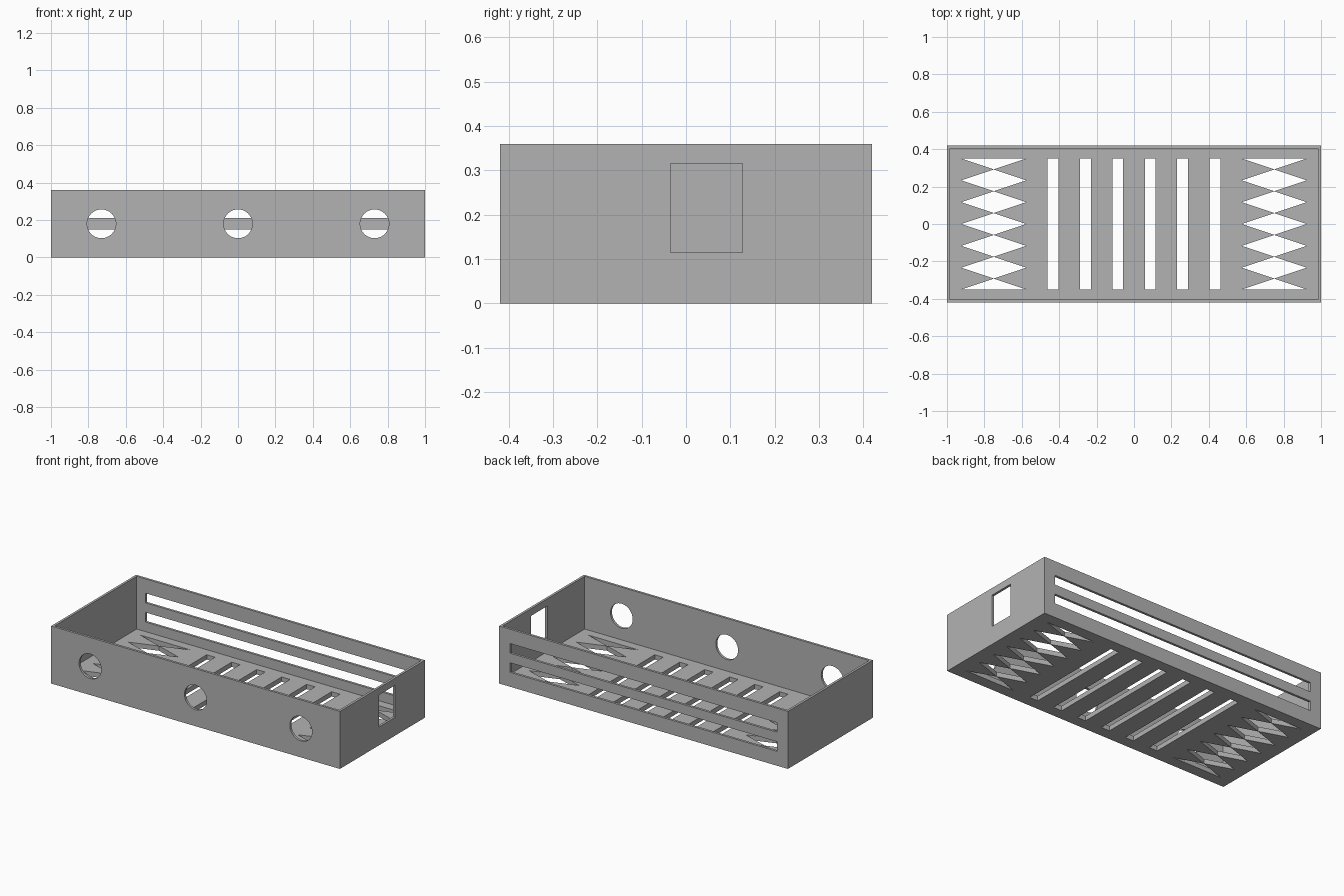
import bpy, bmesh, math
from mathutils import Matrix, Vector

old = bpy.data.objects.get("Cube")
if old:
    bpy.data.objects.remove(old, do_unlink=True)

LENGTH, WIDTH, HEIGHT = 2.0, 0.84, 0.36
WALL, FLOOR = 0.015, 0.03

grey = bpy.data.materials.new("plain grey")
grey.use_nodes = True
grey.diffuse_color = (0.45, 0.45, 0.45, 1)
grey.node_tree.nodes["Principled BSDF"].inputs["Base Color"].default_value = grey.diffuse_color


def add_box(bm, lo, hi):
    lo, hi = Vector(lo), Vector(hi)
    size = hi - lo
    bmesh.ops.create_cube(bm, size=1, matrix=Matrix.Translation((lo + hi) / 2)
                          @ Matrix.Diagonal((*size, 1)))


def add_prism(bm, points, z0, z1):
    """Extrude a flat outline from z0 to z1."""
    face = bm.faces.new([bm.verts.new((x, y, z0)) for x, y in points])
    top = bmesh.ops.extrude_face_region(bm, geom=[face])
    bmesh.ops.translate(bm, vec=(0, 0, z1 - z0),
                        verts=[v for v in top["geom"] if isinstance(v, bmesh.types.BMVert)])


def make_object(name, bm):
    bmesh.ops.recalc_face_normals(bm, faces=bm.faces)
    mesh = bpy.data.meshes.new(name)
    bm.to_mesh(mesh)
    bm.free()
    mesh.materials.append(grey)
    obj = bpy.data.objects.new(name, mesh)
    bpy.context.collection.objects.link(obj)
    return obj


def cut(target, name, bm):
    """Subtract a cutter from the target, then discard the cutter."""
    cutter = make_object(name, bm)
    cutter.hide_render = True
    mod = target.modifiers.new(name, "BOOLEAN")
    mod.operation, mod.solver, mod.object = "DIFFERENCE", "EXACT", cutter
    bpy.context.view_layer.objects.active = target
    bpy.ops.object.modifier_apply(modifier=name)
    bpy.data.objects.remove(cutter, do_unlink=True)


# Open tray
hx, hy = LENGTH / 2, WIDTH / 2
bm = bmesh.new()
add_box(bm, (-hx, -hy, 0), (hx, hy, HEIGHT))
tray = make_object("open_tray", bm)

bm = bmesh.new()
add_box(bm, (WALL - hx, WALL - hy, FLOOR), (hx - WALL, hy - WALL, HEIGHT + 0.1))
cut(tray, "cavity", bm)

# Three round holes in the front wall
bm = bmesh.new()
for x in (-0.73, 0, 0.73):
    bmesh.ops.create_cone(bm, cap_ends=True, segments=48, radius1=0.077, radius2=0.077, depth=0.1,
                          matrix=Matrix.Translation((x, -hy, HEIGHT / 2))
                          @ Matrix.Rotation(math.pi / 2, 4, "X"))
cut(tray, "front_holes", bm)

# Two long slots in the back wall and a window in one end
bm = bmesh.new()
for z in (0.12, 0.24):
    add_box(bm, (-0.925, hy - 0.05, z - 0.03), (0.925, hy + 0.05, z + 0.03))
add_box(bm, (hx - 0.05, -0.035, 0.115), (hx + 0.05, 0.127, 0.315))
cut(tray, "wall_openings", bm)

# Straight floor slots, with a column of tip-to-tip diamonds at each end
bm = bmesh.new()
for i in range(6):
    x = (i - 2.5) * 0.173
    add_box(bm, (x - 0.029, -0.35, -0.05), (x + 0.029, 0.35, 0.1))
pitch = 0.7 / 6
tip = pitch / 2 - 0.0005
for cx in (-0.75, 0.75):
    for i in range(7):
        y = -0.35 + i * pitch
        outline = [(cx - 0.173, y), (cx, y - tip), (cx + 0.173, y), (cx, y + tip)]
        if i == 0:
            outline.pop(1)
        elif i == 6:
            outline.pop(3)
        add_prism(bm, outline, -0.05, 0.1)
cut(tray, "floor_openings", bm)

# Smooth the round holes and keep every corner sharp
bpy.ops.object.select_all(action="DESELECT")
tray.select_set(True)
bpy.context.view_layer.objects.active = tray
bpy.ops.object.shade_smooth_by_angle(angle=math.radians(30))
